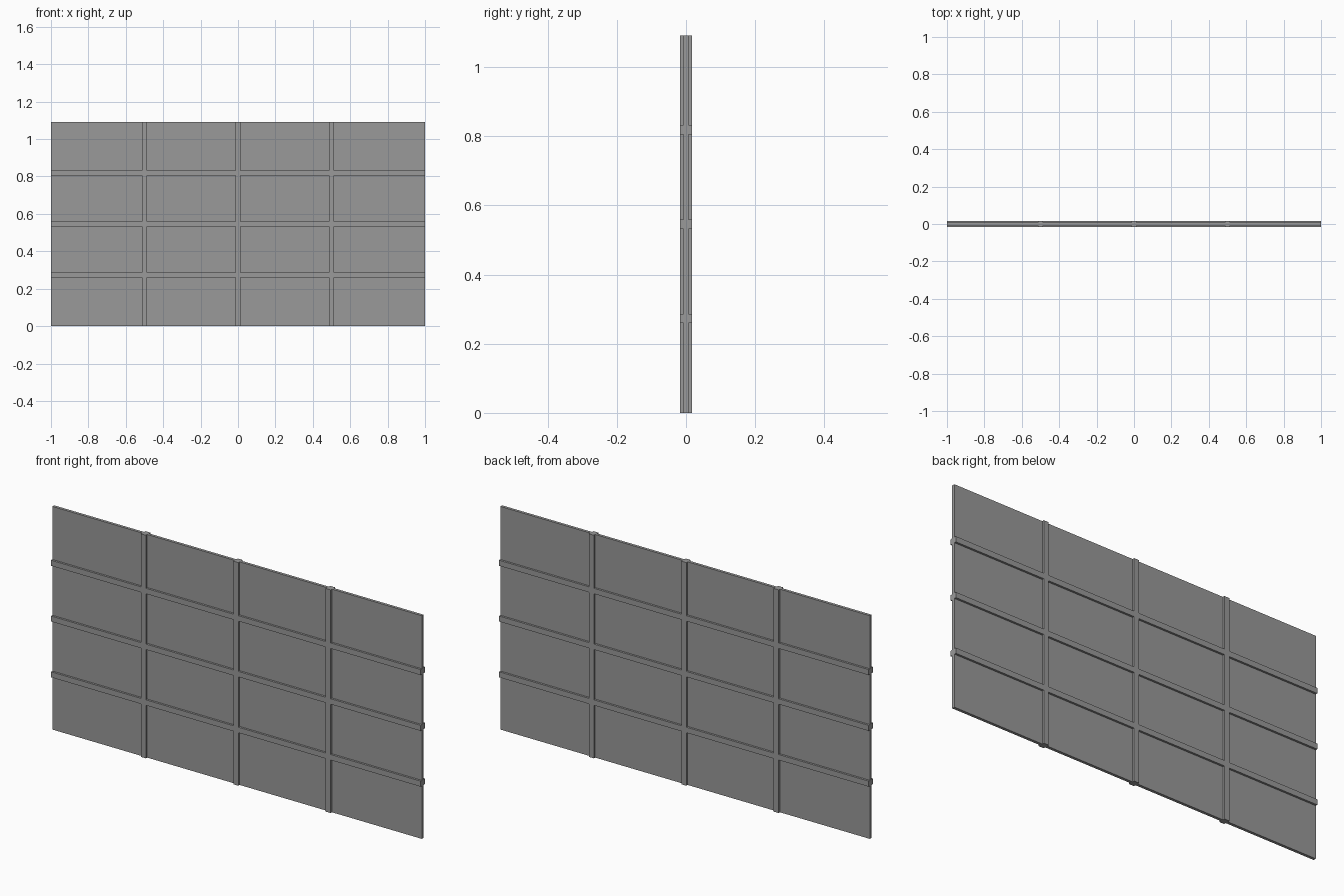
import bpy, bmesh
from mathutils import Matrix

if "Cube" in bpy.data.objects:
    bpy.data.objects.remove(bpy.data.objects["Cube"])

W, H = 2.0, 1.091         # overall width and height
BAR, DEPTH = 0.027, 0.034 # bar face width and depth
PANE = 0.014              # pane thickness
N = 4                     # panes in each direction

# Dark grey
grey = bpy.data.materials.new("dark_grey")
grey.diffuse_color = (0.32, 0.32, 0.32, 1)
grey.use_nodes = True
grey.node_tree.nodes["Principled BSDF"].inputs["Base Color"].default_value = grey.diffuse_color


def box(name, x0, x1, z0, z1, depth):
    bm = bmesh.new()
    bmesh.ops.create_cube(bm, size=1, matrix=Matrix.Translation(
        ((x0 + x1) / 2, 0, (z0 + z1) / 2)) @ Matrix.Diagonal((x1 - x0, depth, z1 - z0, 1)))
    mesh = bpy.data.meshes.new(name)
    bm.to_mesh(mesh)
    bm.free()
    mesh.materials.append(grey)
    obj = bpy.data.objects.new(name, mesh)
    bpy.context.collection.objects.link(obj)


# Thin sheet
box("window_pane", -W / 2, W / 2, 0, H, PANE)

# Full-width horizontal bars
rows = [H * i / N for i in range(1, N)]
for z in rows:
    box("horizontal_bar", -W / 2, W / 2, z - BAR / 2, z + BAR / 2, DEPTH)

# Vertical bars, split where they meet the horizontal ones
starts = [0] + [z + BAR / 2 for z in rows]
ends = [z - BAR / 2 for z in rows] + [H]
for i in range(1, N):
    x = -W / 2 + W * i / N
    for z0, z1 in zip(starts, ends):
        box("vertical_bar", x - BAR / 2, x + BAR / 2, z0, z1, DEPTH)
